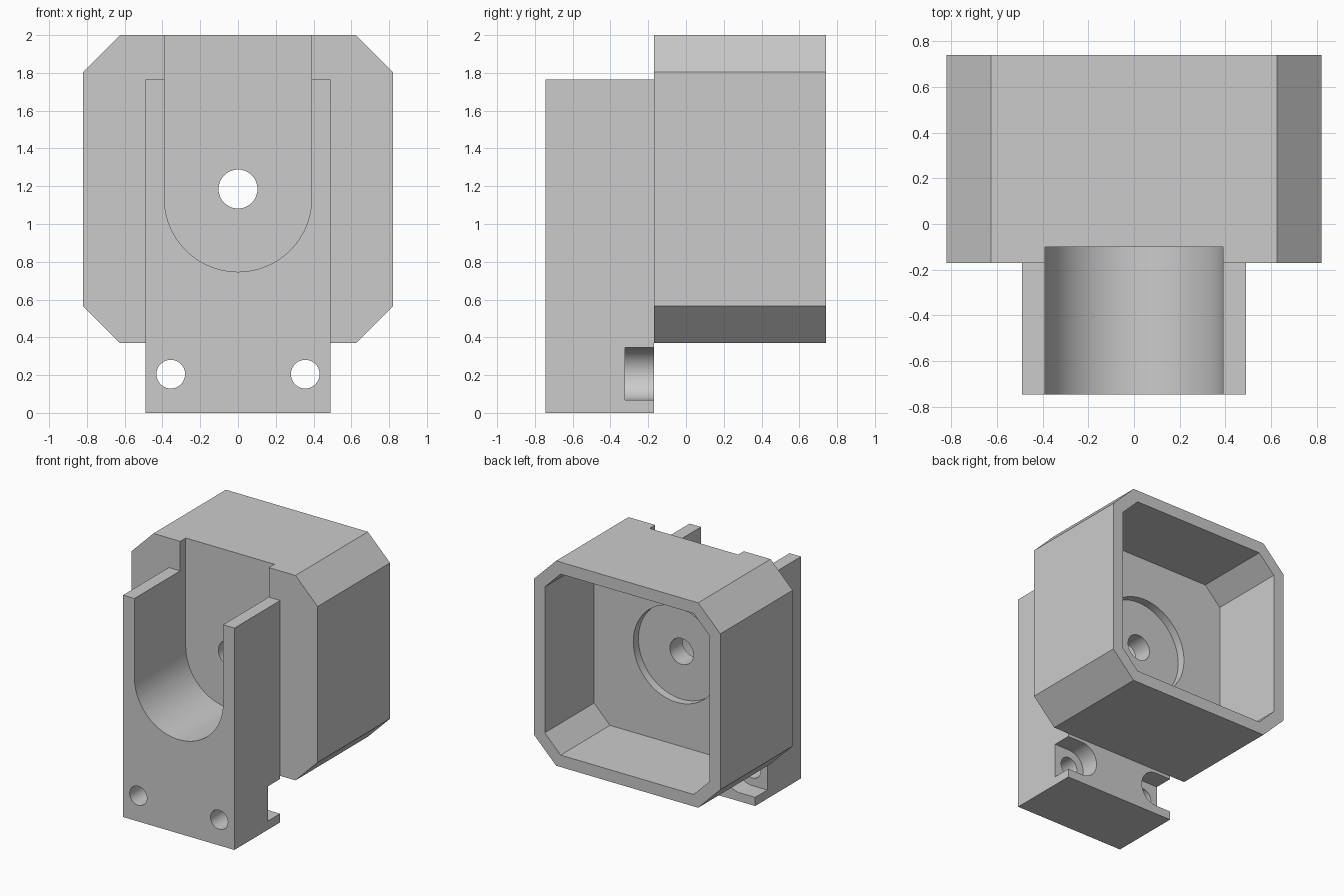
import bpy
import bmesh
import math

cube = bpy.data.objects.get("Cube")
if cube:
    bpy.data.objects.remove(cube, do_unlink=True)

grey = bpy.data.materials.new("light grey plastic")
grey.use_nodes = True
colour = (0.6, 0.6, 0.6, 1)
grey.diffuse_color = colour
grey.node_tree.nodes["Principled BSDF"].inputs["Base Color"].default_value = colour

AXIS_Z = 1.185          # height of the bore and of the housing centre
FRONT, JOINT, BACK = -0.745, -0.17, 0.74


def prism(name, points, y0, y1):
    """Extrude an x-z outline along y."""
    bm = bmesh.new()
    face = bm.faces.new([bm.verts.new((x, y0, z)) for x, z in points])
    moved = bmesh.ops.extrude_face_region(bm, geom=[face])["geom"]
    bmesh.ops.translate(bm, vec=(0, y1 - y0, 0),
                        verts=[v for v in moved if isinstance(v, bmesh.types.BMVert)])
    bmesh.ops.recalc_face_normals(bm, faces=bm.faces)
    mesh = bpy.data.meshes.new(name)
    bm.to_mesh(mesh)
    bm.free()
    mesh.materials.append(grey)
    obj = bpy.data.objects.new(name, mesh)
    bpy.context.collection.objects.link(obj)
    return obj


def octagon(half_w, half_h, cut):
    quarter = [(half_w, half_h - cut), (half_w - cut, half_h)]
    top = quarter + [(-x, z) for x, z in reversed(quarter)]
    return [(x, AXIS_Z + z) for x, z in top + [(-x, -z) for x, z in top]]


def arc(cx, cz, r, start=0, sweep=360, steps=64):
    count = steps if sweep == 360 else steps + 1
    angles = [math.radians(start + sweep * i / steps) for i in range(count)]
    return [(cx + r * math.cos(a), cz + r * math.sin(a)) for a in angles]


def rectangle(half_w, z0, z1):
    return [(-half_w, z0), (half_w, z0), (half_w, z1), (-half_w, z1)]


def combine(target, tool, operation):
    mod = target.modifiers.new(tool.name, 'BOOLEAN')
    mod.operation = operation
    mod.solver = 'EXACT'
    mod.object = tool
    bpy.context.view_layer.objects.active = target
    bpy.ops.object.modifier_apply(modifier=mod.name)
    bpy.data.objects.remove(tool, do_unlink=True)


# Chamfered housing, hollowed from the back
body = prism("bracket_housing", octagon(0.82, 0.815, 0.195), JOINT, BACK)
combine(body, prism("cavity", octagon(0.725, 0.72, 0.14), 0.12, BACK + 0.1), 'DIFFERENCE')

# Front mounting block, keyed into the housing wall
block = prism("front_block", rectangle(0.49, 0, 1.765), FRONT, JOINT)
combine(block, prism("key", rectangle(0.49, 0.45, 1.765), JOINT - 0.1, JOINT + 0.08), 'UNION')
combine(body, block, 'UNION')

# U-shaped channel through the block and slightly into the housing
channel = arc(0, 1.137, 0.39, 180, 180) + [(0.39, 2.2), (-0.39, 2.2)]
combine(body, prism("channel", channel, FRONT - 0.1, -0.1), 'DIFFERENCE')

# Bore and the shallow round recess behind it
combine(body, prism("recess", arc(0, AXIS_Z, 0.38), 0.055, 0.3), 'DIFFERENCE')
combine(body, prism("bore", arc(0, AXIS_Z, 0.103, steps=48), -0.3, 0.3), 'DIFFERENCE')

# Mounting holes with pockets that open to the sides
for side in (-1, 1):
    hole = arc(side * 0.356, 0.205, 0.076, steps=40)
    combine(body, prism("hole", hole, FRONT - 0.1, 0), 'DIFFERENCE')
    pocket = arc(0.356, 0.207, 0.138, 90, 180, 32) + [(0.6, 0.069), (0.6, 0.345)]
    pocket = [(side * x, z) for x, z in pocket]
    combine(body, prism("pocket", pocket, -0.322, JOINT + 0.1), 'DIFFERENCE')

bpy.ops.object.select_all(action='DESELECT')
body.select_set(True)
bpy.context.view_layer.objects.active = body
bpy.ops.object.shade_smooth_by_angle(angle=math.radians(30))
